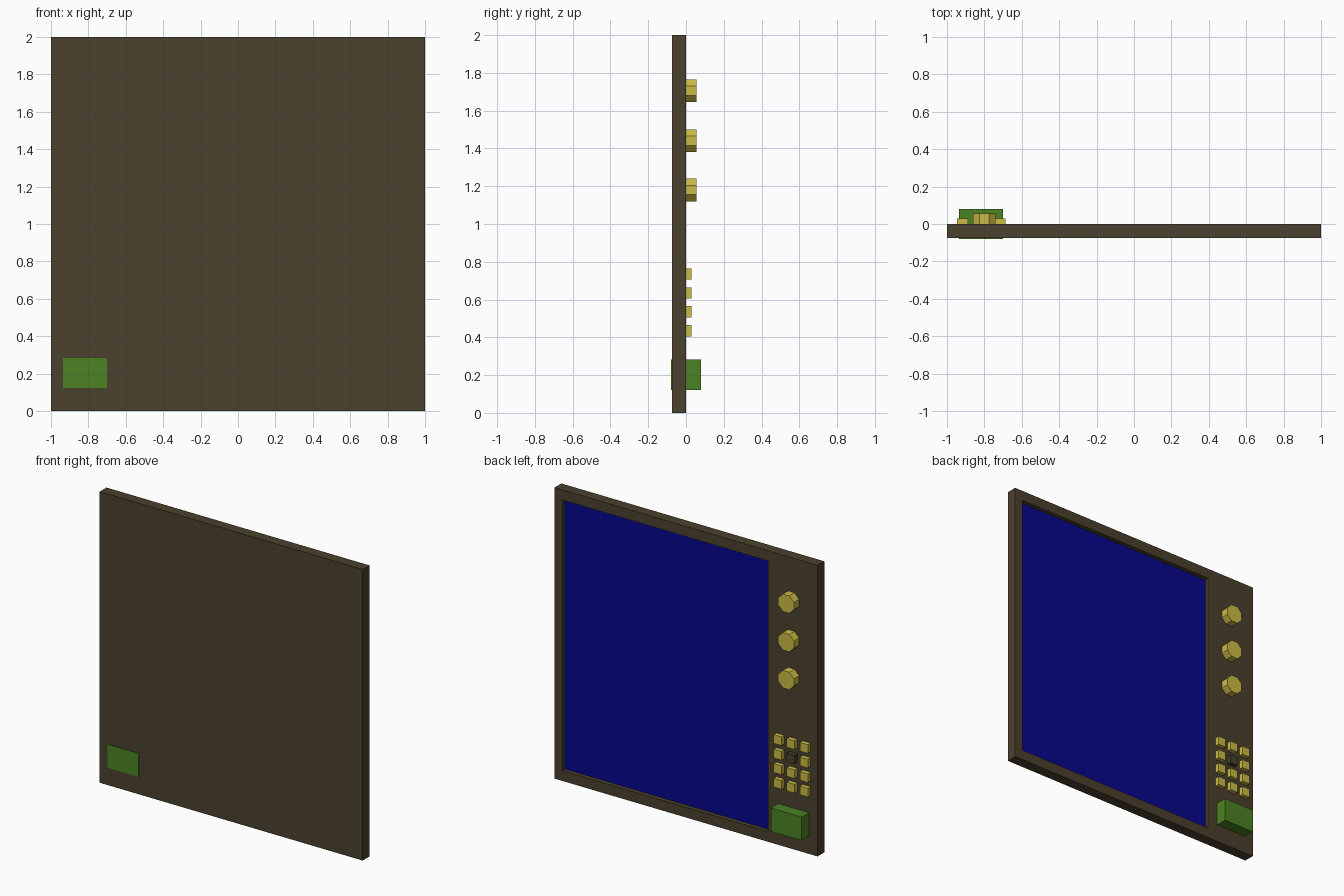
import bpy, bmesh, math
from mathutils import Matrix

if "Cube" in bpy.data.objects:
    bpy.data.objects.remove(bpy.data.objects["Cube"])


def material(name, rgb):
    m = bpy.data.materials.new(name)
    m.diffuse_color = (*rgb, 1)
    m.use_nodes = True
    m.node_tree.nodes["Principled BSDF"].inputs["Base Color"].default_value = m.diffuse_color
    return m


BROWN = material("dark brown", (0.070, 0.053, 0.026))
BLUE = material("deep blue", (0.002, 0.002, 0.27))
GOLD = material("dull yellow", (0.60, 0.50, 0.06))
GREEN = material("leaf green", (0.070, 0.223, 0.017))


def finish(bm, name, *mats):
    bmesh.ops.recalc_face_normals(bm, faces=bm.faces)
    mesh = bpy.data.meshes.new(name)
    bm.to_mesh(mesh)
    bm.free()
    for m in mats:
        mesh.materials.append(m)
    ob = bpy.data.objects.new(name, mesh)
    bpy.context.collection.objects.link(ob)
    return ob


def box_bm(x0, x1, y0, y1, z0, z1):
    bm = bmesh.new()
    mat = (Matrix.Translation(((x0 + x1) / 2, (y0 + y1) / 2, (z0 + z1) / 2))
           @ Matrix.Diagonal((x1 - x0, y1 - y0, z1 - z0, 1)))
    bmesh.ops.create_cube(bm, size=1, matrix=mat)
    return bm


# Door panel with a recessed blue window on its +y face
bm = box_bm(-1, 1, -0.074, 0, 0, 2)
window = max(bm.faces, key=lambda f: f.calc_center_median().y)
bmesh.ops.inset_region(bm, faces=[window], thickness=0.05)
for v in window.verts:
    v.co.x = 0.94 if v.co.x > 0 else -0.625
    v.co.z = 1.93 if v.co.z > 1 else 0.07
window = bmesh.ops.extrude_discrete_faces(bm, faces=[window])["faces"][0]
for v in window.verts:
    v.co.y = -0.03
window.material_index = 1
finish(bm, "door_panel", BROWN, BLUE)

# Three eight-sided control knobs
for i, z in enumerate((1.705, 1.44, 1.18)):
    bm = bmesh.new()
    mat = (Matrix.Translation((-0.80, 0.026, z))
           @ Matrix.Rotation(math.pi / 2, 4, 'X')
           @ Matrix.Rotation(math.pi / 8, 4, 'Z'))
    r = 0.06 / math.cos(math.pi / 8)
    bmesh.ops.create_cone(bm, cap_ends=True, segments=8, radius1=r, radius2=r,
                          depth=0.06, matrix=mat)
    finish(bm, f"knob_{i + 1}", GOLD)

# Keypad: three columns by four rows, one key dark
for row in range(4):
    for col in range(3):
        x, z = -0.717 - 0.1 * col, 0.735 - 0.1 * row
        bm = box_bm(x - 0.03, x + 0.03, -0.005, 0.03, z - 0.03, z + 0.03)
        dark = row == 1 and col == 1
        finish(bm, f"key_{row + 1}_{col + 1}", BROWN if dark else GOLD)

# Green door-release button, passing right through the panel
finish(box_bm(-0.935, -0.70, -0.079, 0.079, 0.122, 0.283),
       "release_button", GREEN)
